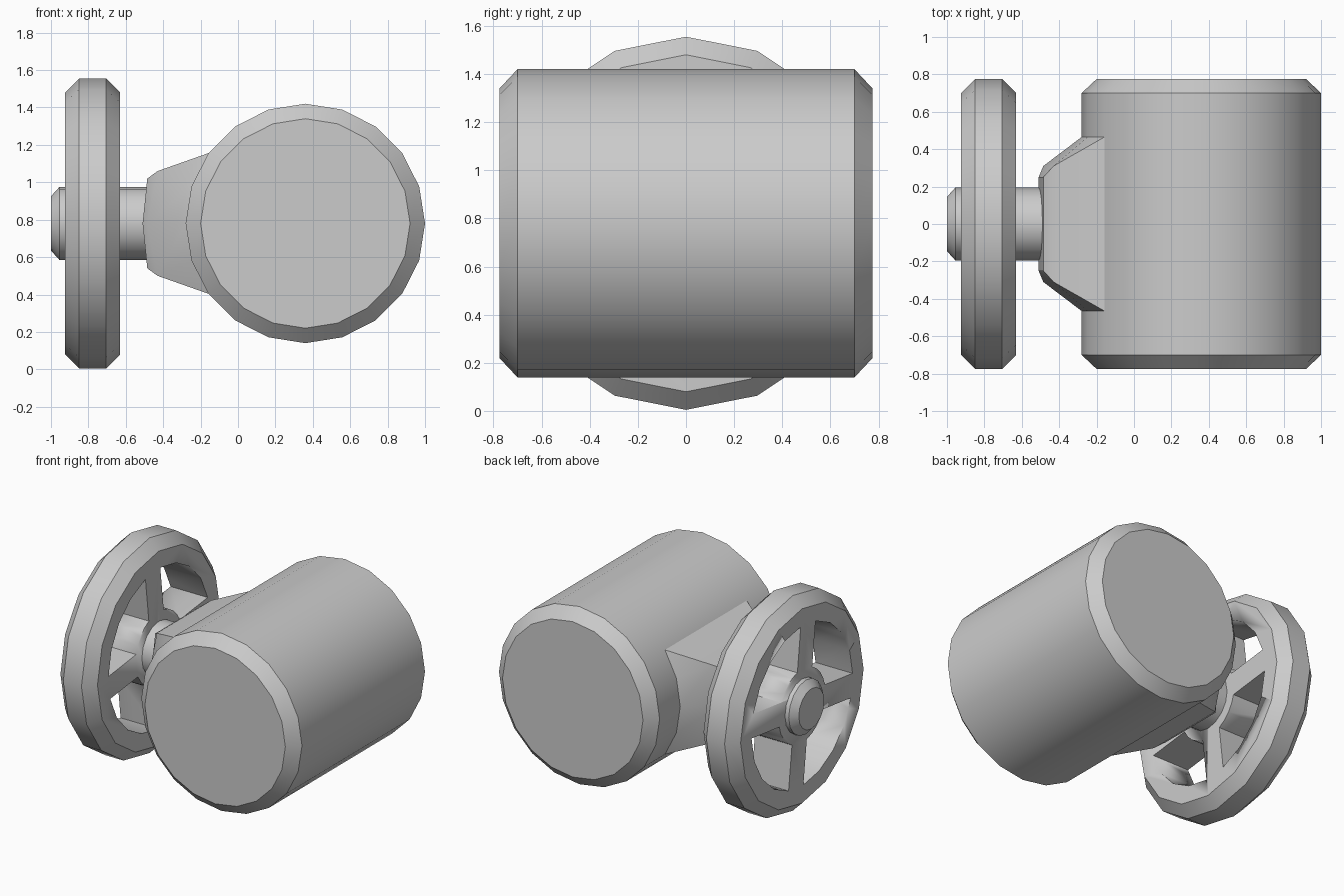
import bpy, bmesh
from math import sin, cos, pi, radians, asin

if "Cube" in bpy.data.objects:
    bpy.data.objects.remove(bpy.data.objects["Cube"])

CZ = 0.78  # height of every axis


def make_object(name, bm, angle=30):
    bmesh.ops.remove_doubles(bm, verts=bm.verts, dist=1e-4)
    bmesh.ops.recalc_face_normals(bm, faces=bm.faces)
    mesh = bpy.data.meshes.new(name)
    bm.to_mesh(mesh)
    bm.free()
    ob = bpy.data.objects.new(name, mesh)
    bpy.context.collection.objects.link(ob)
    bpy.ops.object.select_all(action='DESELECT')
    ob.select_set(True)
    bpy.context.view_layer.objects.active = ob
    bpy.ops.object.shade_smooth_by_angle(angle=radians(angle))
    return ob


def loft(bm, rings, cap_start=True, cap_end=True):
    """Bridge rings of points with quads."""
    loops = [[bm.verts.new(p) for p in r] for r in rings]
    n = len(loops[0])
    for a, b in zip(loops, loops[1:]):
        for i in range(n):
            j = (i + 1) % n
            bm.faces.new((a[i], a[j], b[j], b[i]))
    if cap_start:
        bm.faces.new(loops[0])
    if cap_end:
        bm.faces.new(loops[-1])
    return loops


def turned(name, profile, sides, axis, cx=0.0):
    """Solid of revolution from (position, radius) pairs along x or y."""
    rings = []
    for t, r in profile:
        ring = []
        for k in range(sides):
            a = 2 * pi * k / sides
            u, z = r * cos(a), CZ + r * sin(a)
            ring.append((t, u, z) if axis == 'x' else (cx + u, t, z))
        rings.append(ring)
    bm = bmesh.new()
    loft(bm, rings)
    return make_object(name, bm)


# main drum with chamfered ends
DX, DR = 0.36, 0.64
turned("drum", [(-0.775, 0.56), (-0.70, DR), (0.70, DR), (0.775, 0.56)], 20, 'y', DX)

# tapered boss growing out of the drum wall
base = [(DX + DR * cos(radians(a)), CZ + DR * sin(radians(a))) for a in (144, 162, 180, 198, 216)]
mid = [(-0.43, 1.06), (-0.43, 1.06), (-0.485, CZ), (-0.43, 0.50), (-0.43, 0.50)]
end = [(-0.485, 1.02), (-0.485, 1.02), (-0.51, CZ), (-0.485, 0.54), (-0.485, 0.54)]
rings = []
for prof, y in ((base, 0.465), (mid, 0.31), (end, 0.25)):
    rings.append([(x, -y, z) for x, z in prof] + [(x, y, z) for x, z in reversed(prof)])
bm = bmesh.new()
cap = loft(bm, rings, False, False)[-1]
for i in range(4):
    bm.faces.new((cap[i], cap[i + 1], cap[8 - i], cap[9 - i]))
bmesh.ops.dissolve_degenerate(bm, edges=bm.edges, dist=1e-4)
make_object("boss", bm)

# axle with chamfered tip
turned("axle", [(-1.0, 0.145), (-0.955, 0.195), (-0.40, 0.195)], 16, 'x')

# wheel disc with chamfered rim
wheel = turned("wheel", [(-0.925, 0.70), (-0.85, 0.775), (-0.705, 0.775), (-0.63, 0.70)], 16, 'x')

# four window cutters leave the spokes
OUT, INN, HALF = 0.575, 0.265, 0.085
bm = bmesh.new()
for q in range(4):
    start = radians(7) + q * pi / 2
    pts = []
    for r, order in ((OUT, range(5)), (INN, range(4, -1, -1))):
        margin = asin(HALF / r)
        for i in order:
            a = start + margin + (pi / 2 - 2 * margin) * i / 4
            pts.append((r * cos(a), CZ + r * sin(a)))
    loft(bm, [[(x, y, z) for y, z in pts] for x in (-1.1, -0.5)])
cutter = make_object("window_cutter", bm)
cutter.hide_render = True

mod = wheel.modifiers.new("windows", 'BOOLEAN')
mod.operation = 'DIFFERENCE'
mod.solver = 'EXACT'
mod.object = cutter
bpy.context.view_layer.objects.active = wheel
bpy.ops.object.modifier_apply(modifier=mod.name)
bpy.data.objects.remove(cutter)
